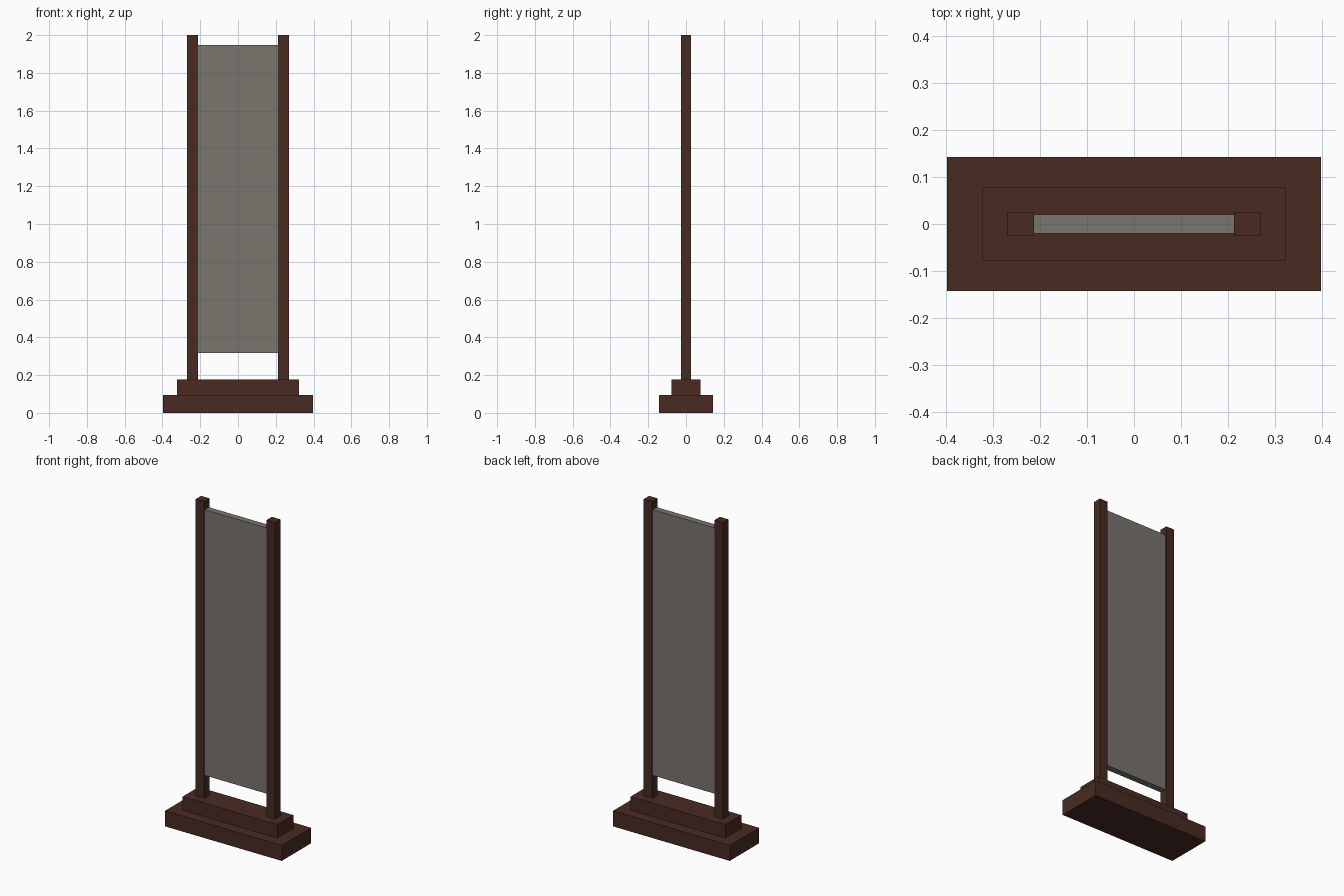
import bpy
import bmesh

if "Cube" in bpy.data.objects:
    bpy.data.objects.remove(bpy.data.objects["Cube"])


def material(name, rgb):
    m = bpy.data.materials.new(name)
    m.diffuse_color = (*rgb, 1.0)
    m.use_nodes = True
    m.node_tree.nodes["Principled BSDF"].inputs["Base Color"].default_value = m.diffuse_color
    return m


wood = material("dark brown wood", (0.066, 0.024, 0.016))
cloth = material("warm grey panel", (0.195, 0.181, 0.156))


def box(name, x, y, z, mat):
    """Box from (min, max) ranges on each axis."""
    bm = bmesh.new()
    bmesh.ops.create_cube(bm, size=1.0)
    for v in bm.verts:
        v.co = [r[0] if c < 0 else r[1] for c, r in zip(v.co, (x, y, z))]
    mesh = bpy.data.meshes.new(name)
    bm.to_mesh(mesh)
    bm.free()
    mesh.materials.append(mat)
    obj = bpy.data.objects.new(name, mesh)
    bpy.context.collection.objects.link(obj)
    return obj


# Stepped base
box("base_lower_step", (-0.397, 0.397), (-0.142, 0.142), (0.0, 0.095), wood)
box("base_upper_step", (-0.322, 0.322), (-0.077, 0.077), (0.095, 0.178), wood)

# Upright posts
for side, x in (("left", (-0.269, -0.212)), ("right", (0.212, 0.269))):
    box(side + "_post", x, (-0.026, 0.026), (0.178, 2.0), wood)

# Hanging panel between the posts
box("panel", (-0.212, 0.212), (-0.02, 0.02), (0.316, 1.948), cloth)
